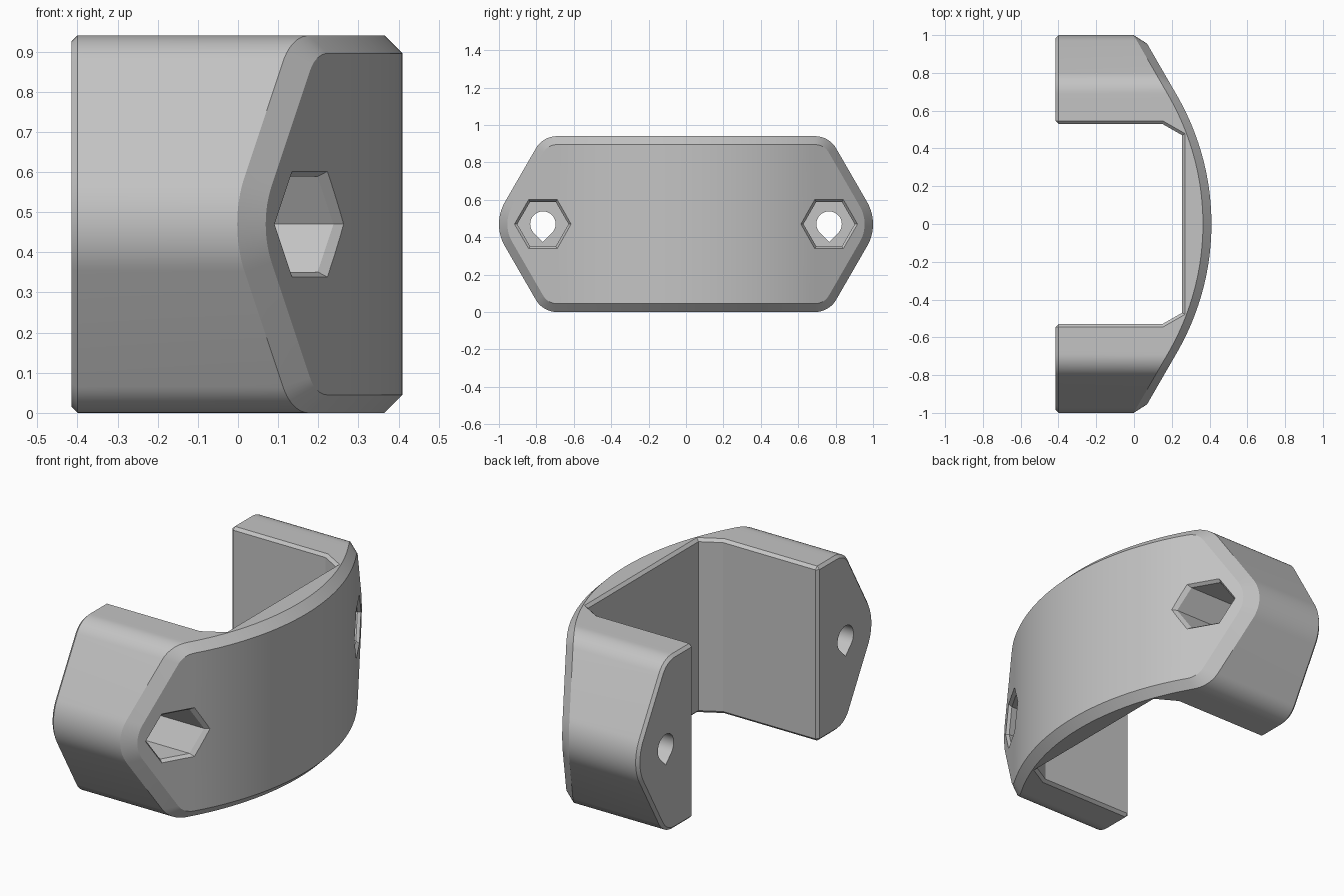
import bpy, bmesh, math

if "Cube" in bpy.data.objects:
    bpy.data.objects.remove(bpy.data.objects["Cube"])

MID = 0.47          # half height
HOLE_Y = 0.765      # centre of each bolt hole
R_ARC = 1.36        # radius of the curved outer face


def face_x(y):
    """Outer face: an arc in the middle, tangent straight flanks at 30 degrees."""
    y = abs(y)
    ye = R_ARC / 2
    if y <= ye:
        return 0.41 - R_ARC + math.sqrt(R_ARC ** 2 - y * y)
    return 0.41 - R_ARC + R_ARC * math.cos(math.pi / 6) - (y - ye) * math.tan(math.pi / 6)


def half_outline(d):
    """Upper half of the rounded hexagon, inset by d, as (y, height over middle)."""
    pts = []
    for i in range(9):                                   # rounded tip
        a = math.radians(30 * i / 8)
        pts.append((HOLE_Y + (0.235 - d) * math.cos(a), (0.235 - d) * math.sin(a)))
    for i in range(11):                                  # rounded shoulder
        a = math.radians(30 + 60 * i / 10)
        pts.append((0.69 + (0.13 - d) * math.cos(a), 0.34 + (0.13 - d) * math.sin(a)))
    flat = [(0.69 - 1.38 * i / 48, MID - d) for i in range(1, 48)]
    return pts + flat + [(-y, z) for y, z in reversed(pts)]


def ring(d, x_of_y):
    top = half_outline(d)
    loop = top + [(y, -z) for y, z in reversed(top[1:-1])]
    return [(x_of_y(y), y, MID + z) for y, z in loop]


def loft(name, rings, strip_caps=False):
    """Skin matching rings and close both ends."""
    bm = bmesh.new()
    vs = [[bm.verts.new(p) for p in r] for r in rings]
    n = len(rings[0])
    for a, b in zip(vs, vs[1:]):
        for i in range(n):
            j = (i + 1) % n
            bm.faces.new((a[i], a[j], b[j], b[i]))
    bm.faces.new(vs[0])
    if strip_caps:                                       # curved end in vertical strips
        e = vs[-1]
        for i in range(n // 2):
            quad = [e[i], e[i + 1], e[n - i - 1], e[(n - i) % n]]
            bm.faces.new(list(dict.fromkeys(quad)))
    else:
        bm.faces.new(vs[-1])
    bmesh.ops.recalc_face_normals(bm, faces=bm.faces)
    me = bpy.data.meshes.new(name)
    bm.to_mesh(me)
    bm.free()
    ob = bpy.data.objects.new(name, me)
    bpy.context.collection.objects.link(ob)
    return ob


# Bracket body: chamfered back end, hexagonal sides, chamfered curved face
body = loft("bracket_body", [
    ring(0.015, lambda y: -0.415),
    ring(0, lambda y: -0.40),
    ring(0, lambda y: face_x(y) - 0.045),
    ring(0.045, face_x)], strip_caps=True)


# Opening between the legs, flared for the edge chamfers
def opening(z, d):
    side = [(-0.50, 0.63 + d), (-0.40, 0.53 + d),
            (0.15 + 0.27 * d, 0.53 + d), (0.255 + d, 0.47 + 0.577 * d)]
    return [(x, y, z) for x, y in side + [(x, -y) for x, y in reversed(side)]]


cutters = [loft("opening_cutter", [opening(-0.035, 0.05), opening(0.015, 0),
                                   opening(0.925, 0), opening(0.975, 0.05)])]


# Nut pocket and teardrop bolt hole in each leg
def hexagon(s, r, x_of_y):
    pts = [(s * HOLE_Y + r * math.cos(k * math.pi / 3), MID + r * math.sin(k * math.pi / 3))
           for k in range(6)]
    return [(x_of_y(y), y, z) for y, z in pts]


def flank(offset):
    slope = math.tan(math.pi / 6)
    return lambda y: face_x(HOLE_Y) - (abs(y) - HOLE_Y) * slope + offset


def teardrop(s, x):
    r = 0.068
    pts = [(r * math.cos(a), r * math.sin(a))
           for a in (math.radians(-45 + 270 * i / 24) for i in range(25))]
    pts.append((0, -r * math.sqrt(2)))
    return [(x, s * HOLE_Y + y, MID + z) for y, z in pts]


for s, side in ((-1, "front"), (1, "back")):
    cutters.append(loft(side + "_nut_pocket_cutter", [
        hexagon(s, 0.137, lambda y: -0.15), hexagon(s, 0.137, flank(-0.02)),
        hexagon(s, 0.152, flank(0)), hexagon(s, 0.167, flank(0.02))]))
    cutters.append(loft(side + "_bolt_hole_cutter", [teardrop(s, -0.6), teardrop(s, 0.0)]))

for c in cutters:
    mod = body.modifiers.new(c.name, 'BOOLEAN')
    mod.operation = 'DIFFERENCE'
    mod.solver = 'EXACT'
    mod.object = c

# Apply the cuts and remove the helpers
bpy.context.view_layer.objects.active = body
body.select_set(True)
for c in cutters:
    bpy.ops.object.modifier_apply(modifier=c.name)
for c in cutters:
    bpy.data.objects.remove(c)

# Plain grey finish
grey = bpy.data.materials.new("grey")
grey.diffuse_color = (0.55, 0.55, 0.55, 1)
grey.use_nodes = True
grey.node_tree.nodes["Principled BSDF"].inputs["Base Color"].default_value = grey.diffuse_color
body.data.materials.clear()
body.data.materials.append(grey)
for p in body.data.polygons:
    p.material_index = 0

for o in bpy.context.selected_objects:
    o.select_set(o == body)
body.select_set(True)
bpy.ops.object.shade_smooth_by_angle(angle=math.radians(25))
